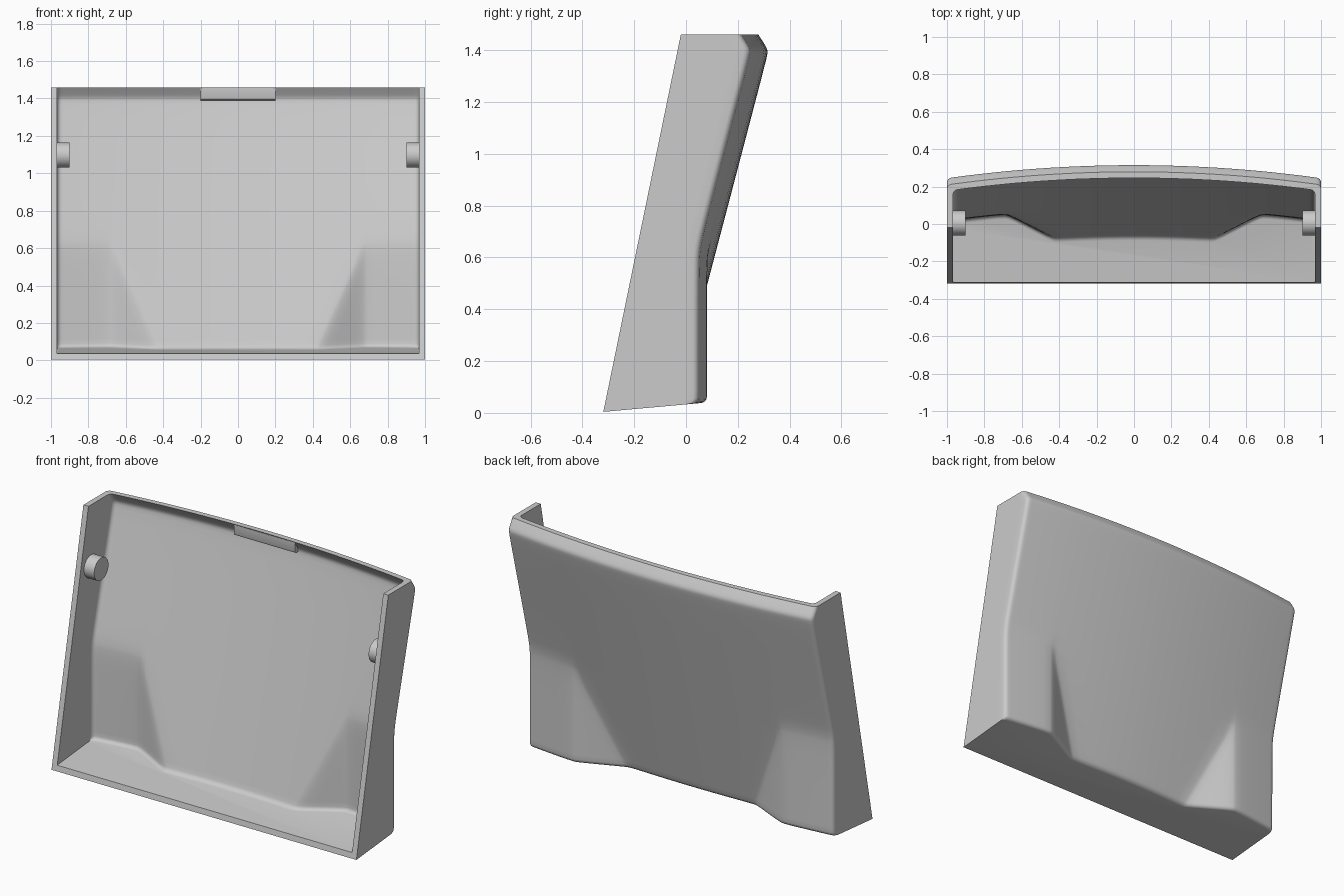
import bpy, bmesh, math
from mathutils import Matrix

cube = bpy.data.objects.get("Cube")
if cube:
    bpy.data.objects.remove(cube, do_unlink=True)

grey = bpy.data.materials.new("light_grey")
grey.use_nodes = True
colour = (0.6, 0.6, 0.6, 1)
grey.diffuse_color = colour
grey.node_tree.nodes["Principled BSDF"].inputs["Base Color"].default_value = colour

TOP = 1.46        # height of the open top rim
POD_X = 0.68      # where the upright corner pods reach full depth
POD_Y = 0.047     # back plane of the pods
POD_K = 0.6       # slant of the pod cheeks
WALL = 0.033      # shell thickness
FILLET = 0.022


def finish(bm, name, angle=25):
    bmesh.ops.recalc_face_normals(bm, faces=bm.faces)
    mesh = bpy.data.meshes.new(name)
    bm.to_mesh(mesh)
    bm.free()
    mesh.materials.append(grey)
    ob = bpy.data.objects.new(name, mesh)
    bpy.context.collection.objects.link(ob)
    bpy.ops.object.select_all(action='DESELECT')
    ob.select_set(True)
    bpy.context.view_layer.objects.active = ob
    bpy.ops.object.shade_smooth_by_angle(angle=math.radians(angle))
    return ob


def soft_max(a, b, w=0.012):
    return 0.5 * (a + b + math.hypot(a - b, w))


def soft_min(a, b, w=0.012):
    return -soft_max(-a, -b, w)


def spread(a, b, n):
    """n steps from a to b, closer together at both ends."""
    return [a + (b - a) * (1 - math.cos(math.pi * i / n)) / 2 for i in range(n + 1)]


def slope(z):
    return 0.25 + 0.263 * (z - 1.4)


def back_y(x, z):
    """Bowed leaning back with upright corner pods and a folded top lip."""
    pod = soft_min(POD_Y, POD_Y - (POD_X - abs(x)) * POD_K)
    lip = 0.25 - 0.67 * (z - 1.4)
    return 0.07 * (1 - x * x) + soft_min(soft_max(slope(z), pod), lip)


def front_y(z):
    return -0.32 + 0.3 * z / TOP


def level(h, y, lift):
    """Height of a point on row h; the lowest row lies on the tilted floor."""
    floor = 0.004 + 0.09 * (y + 0.32) + lift
    return h + floor * (1 - h / TOP)


arc = [math.pi / 8 * i for i in range(5)]
row_levels = [(FILLET * (1 - math.cos(a)), FILLET * (1 - math.sin(a))) for a in arc]
heights = spread(0.05, 0.58, 10) + spread(0.58, 0.67, 5)[1:] + spread(0.67, 1.36, 5)[1:]
heights += [1.38, 1.39, 1.40, 1.41, 1.42, 1.44, TOP]
row_levels += [(h, 0) for h in heights]


def section(h, inset, half_width, thick):
    """One U-shaped row running from the right front edge to the left one."""
    crease = min(0.64, POD_X - (POD_Y - slope(h + 0.03)) / POD_K)
    edge = half_width - FILLET
    xs = spread(0, crease, 8) + spread(crease, POD_X, 7)[1:] + spread(POD_X, edge, 7)[1:]
    plan = [(x, 0) for x in xs]
    plan += [(edge + FILLET * math.sin(a), FILLET * (1 - math.cos(a))) for a in arc[1:]]
    plan.append((half_width, 0.06))
    half = []
    for x, setback in plan:
        z = h + 0.03
        for _ in range(3):
            y = back_y(x, z) - thick - setback - inset
            z = level(h, y, thick)
        half.append((x, y, z))
    z = level(h, front_y(h), thick)
    half.append((half_width, front_y(z), z))
    return [(-x, y, z) for x, y, z in reversed(half[1:])] + half


# Hollow shell: outer skin, inner skin and the rim joining them
bm = bmesh.new()
skins = []
for half_width, thick in ((1.0, 0), (1.0 - WALL, WALL)):
    rows = [[bm.verts.new(p) for p in section(h, inset, half_width, thick)]
            for h, inset in row_levels]
    for low, high in zip(rows, rows[1:]):
        for i in range(len(low) - 1):
            bm.faces.new((low[i], low[i + 1], high[i + 1], high[i]))
    bm.faces.new(rows[0])
    skins.append(rows)


def border(rows):
    return [r[0] for r in rows] + rows[-1][1:] + [r[-1] for r in reversed(rows[:-1])]


outer, inner = border(skins[0]), border(skins[1])
for i in range(len(outer)):
    j = (i + 1) % len(outer)
    bm.faces.new((outer[i], outer[j], inner[j], inner[i]))
finish(bm, "curved_shell")

# Hinge pegs on the inside of both side walls
for side, name in ((-1, "right_peg"), (1, "left_peg")):
    bm = bmesh.new()
    place = Matrix.Translation((side * 0.94, 0.005, 1.097)) @ Matrix.Rotation(math.pi / 2, 4, 'Y')
    bmesh.ops.create_cone(bm, cap_ends=True, segments=40, radius1=0.067, radius2=0.067,
                          depth=0.08, matrix=place)
    finish(bm, name, 30)

# Catch under the middle of the top lip
bm = bmesh.new()
profile = [(0.247, 1.455), (0.247, 1.405), (0.251, 1.394), (0.262, 1.39),
           (0.298, 1.39), (0.27, 1.455)]
ends = [[bm.verts.new((x, y, z)) for y, z in profile] for x in (-0.2, 0.2)]
for loop in ends:
    bm.faces.new(loop)
for i in range(len(profile)):
    j = (i + 1) % len(profile)
    bm.faces.new((ends[0][i], ends[0][j], ends[1][j], ends[1][i]))
finish(bm, "top_catch", 50)
